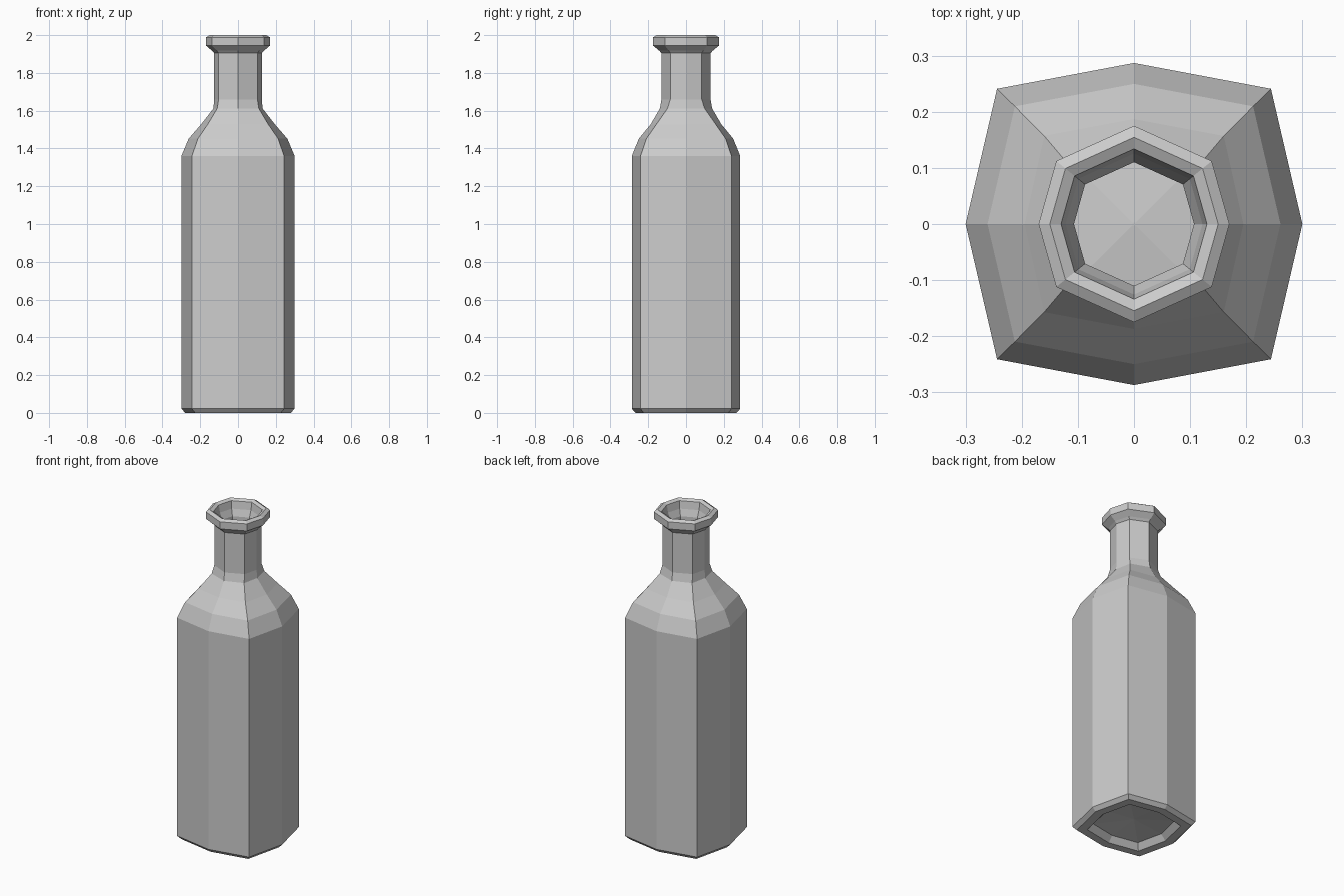
import bpy, bmesh

if "Cube" in bpy.data.objects:
    bpy.data.objects.remove(bpy.data.objects["Cube"])

# Each ring: side x radius, side y radius, corner x, corner y, height
def loft(name, rings):
    bm = bmesh.new()
    loops = []
    for a, b, cx, cy, z in rings:
        pts = [(a, 0), (cx, cy), (0, b), (-cx, cy), (-a, 0), (-cx, -cy), (0, -b), (cx, -cy)]
        loops.append([bm.verts.new((x, y, z)) for x, y in pts])
    for lo, hi in zip(loops, loops[1:]):
        for i in range(8):
            j = (i + 1) % 8
            bm.faces.new((lo[i], lo[j], hi[j], hi[i]))
    bm.faces.new(loops[0][::-1])
    me = bpy.data.meshes.new(name)
    bm.to_mesh(me)
    bm.free()
    ob = bpy.data.objects.new(name, me)
    bpy.context.collection.objects.link(ob)
    return ob

def body(s, z):
    return (0.30 * s, 0.287 * s, 0.244 * s, 0.241 * s, z)

def neck(r, z):
    return (r, r * 1.03, r * 0.815, r * 0.66, z)

rings = [
    # recessed base
    body(0.01, 0.055), body(0.66, 0.035), body(0.76, 0.0),
    # body
    body(0.93, 0.0), body(1.0, 0.022), body(1.0, 1.36),
    # shoulder
    body(0.87, 1.452), (0.195, 0.187, 0.16, 0.157, 1.528),
    (0.13, 0.138, 0.11, 0.098, 1.612),
    # neck
    neck(0.126, 1.66), neck(0.126, 1.905),
    # lip
    neck(0.138, 1.918), neck(0.17, 1.945), neck(0.17, 1.988), neck(0.15, 2.0),
    # inside of the mouth and neck
    neck(0.13, 1.99), neck(0.122, 1.945), neck(0.107, 1.905), neck(0.107, 1.62),
]
loft("bottle", rings)
